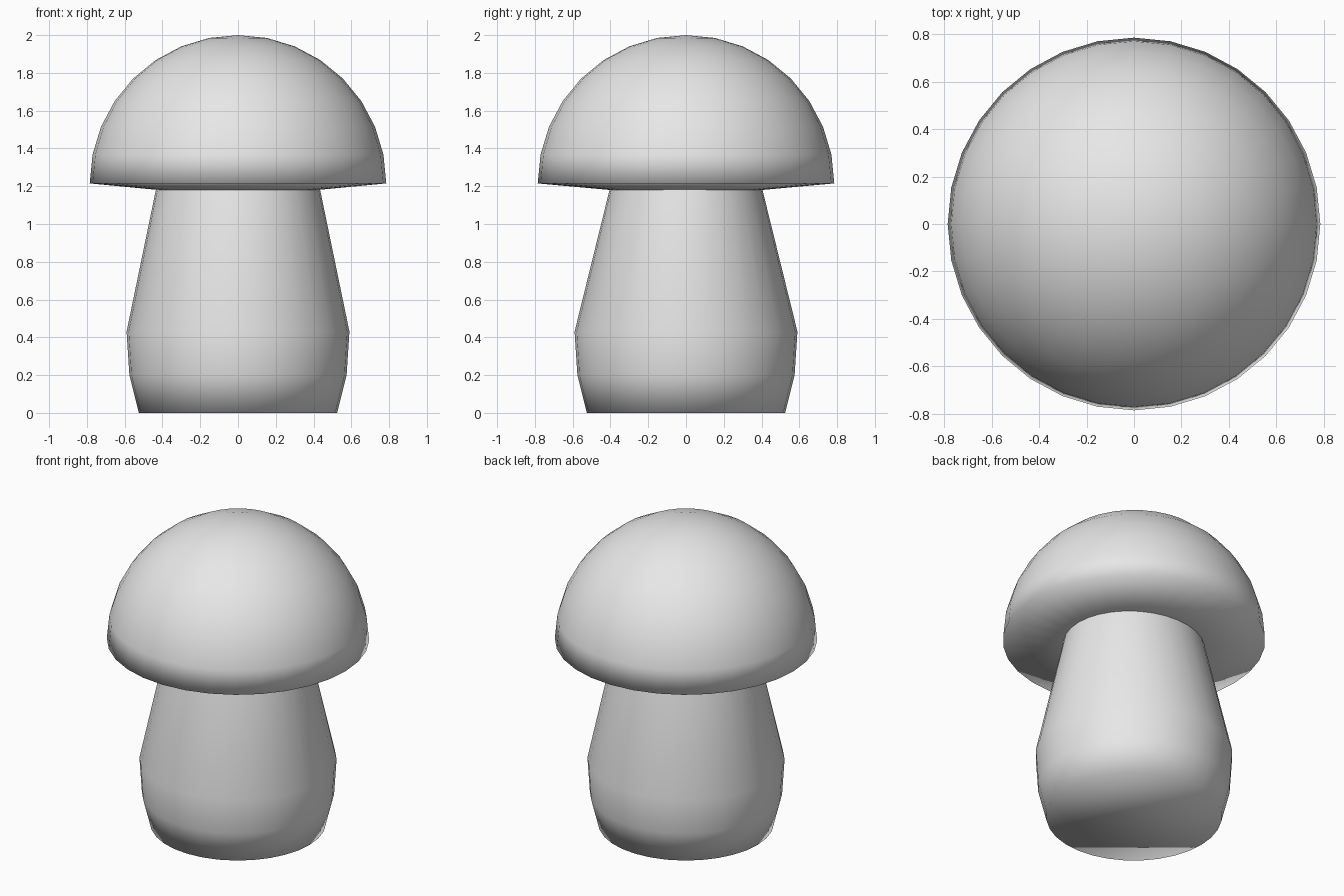
import bpy
import bmesh
from math import cos, sin, pi

SEGMENTS = 32

cube = bpy.data.objects.get("Cube")
if cube:
    bpy.data.objects.remove(cube, do_unlink=True)

# One plain grey for the whole model
grey = bpy.data.materials.new("light_grey")
grey.use_nodes = True
colour = (0.8, 0.8, 0.8, 1)
grey.diffuse_color = colour
grey.node_tree.nodes["Principled BSDF"].inputs["Base Color"].default_value = colour


def lathe(name, rings, tip=None):
    """Skin a stack of (x radius, y radius, z) rings; close the top with a disc or a tip."""
    bm = bmesh.new()
    loops = []
    for rx, ry, z in rings:
        angles = [2 * pi * i / SEGMENTS for i in range(SEGMENTS)]
        loops.append([bm.verts.new((rx * cos(a), ry * sin(a), z)) for a in angles])
    for low, high in zip(loops, loops[1:]):
        for i in range(SEGMENTS):
            j = (i + 1) % SEGMENTS
            bm.faces.new((low[i], low[j], high[j], high[i]))
    bm.faces.new(loops[0][::-1])
    if tip is None:
        bm.faces.new(loops[-1])
    else:
        apex = bm.verts.new((0, 0, tip))
        for i in range(SEGMENTS):
            bm.faces.new((loops[-1][i], loops[-1][(i + 1) % SEGMENTS], apex))
    bmesh.ops.recalc_face_normals(bm, faces=bm.faces)
    for face in bm.faces:
        face.smooth = True
    mesh = bpy.data.meshes.new(name)
    bm.to_mesh(mesh)
    bm.free()
    mesh.materials.append(grey)
    obj = bpy.data.objects.new(name, mesh)
    bpy.context.collection.objects.link(obj)
    return obj


# Stem: bulging foot, tapering to a slightly oval neck inside the cap
lathe("stem", [
    (0.525, 0.525, 0),
    (0.575, 0.575, 0.2),
    (0.59, 0.59, 0.43),
    (0.435, 0.405, 1.18),
    (0.42, 0.39, 1.25),
])

# Cap: shallow conical underside, then a half sphere
radius, rim = 0.785, 1.215
dome = []
for step in range(8):
    a = step * pi / 16
    r = radius * cos(a)
    dome.append((r, r, rim + radius * sin(a)))
lathe("cap", [(0.42, 0.4, 1.18)] + dome, tip=rim + radius)
